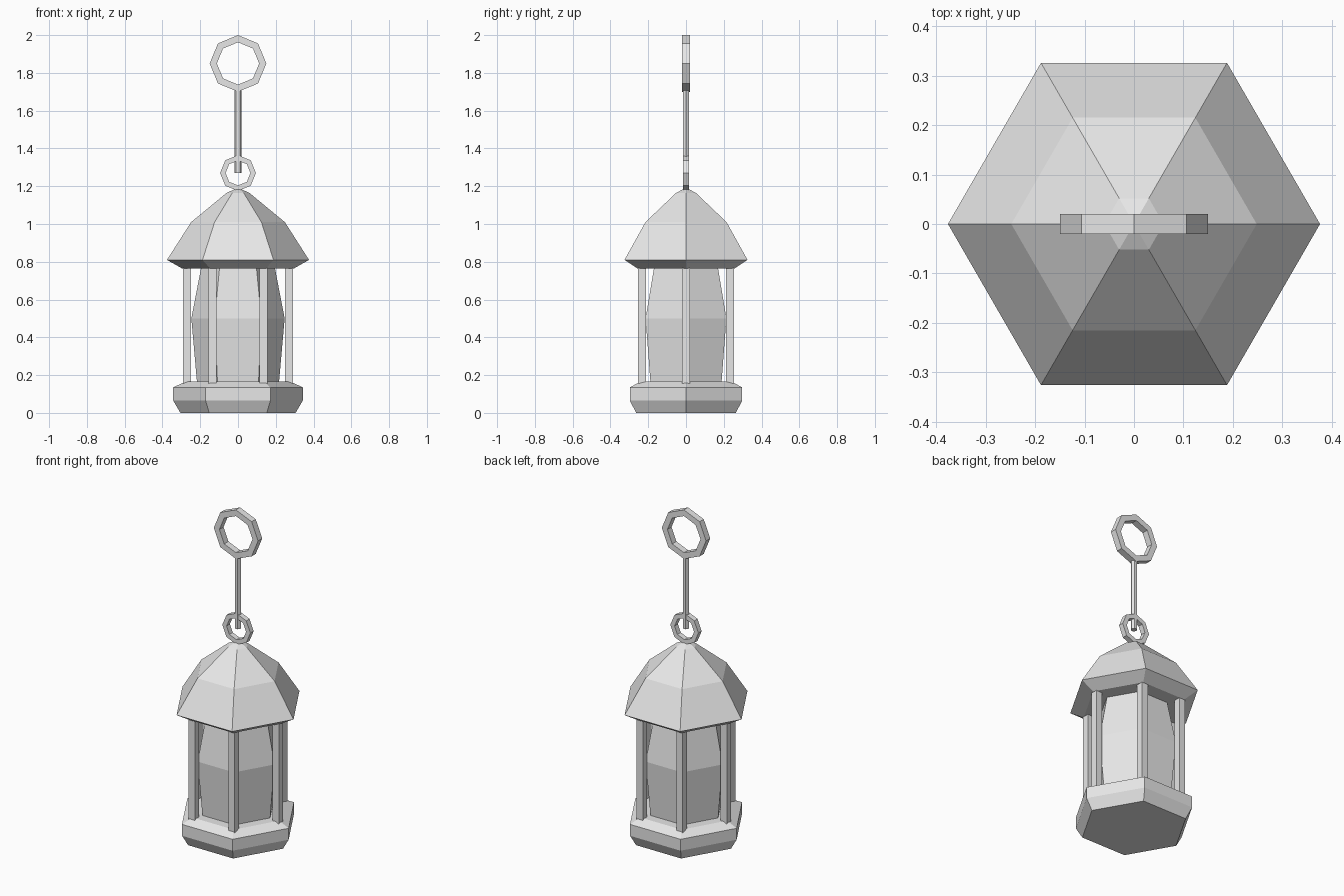
import bpy
from math import cos, sin, pi

cube = bpy.data.objects.get("Cube")
if cube:
    bpy.data.objects.remove(cube, do_unlink=True)

grey = bpy.data.materials.new("light_grey")
grey.use_nodes = True
grey.diffuse_color = (0.8, 0.8, 0.8, 1)
grey.node_tree.nodes["Principled BSDF"].inputs["Base Color"].default_value = (0.8, 0.8, 0.8, 1)


def add_object(name, verts, faces):
    mesh = bpy.data.meshes.new(name)
    mesh.from_pydata(verts, [], faces)
    mesh.materials.append(grey)
    obj = bpy.data.objects.new(name, mesh)
    bpy.context.collection.objects.link(obj)
    return obj


def lathe(name, profile, sides=6):
    """Closed solid from (radius, height) pairs listed bottom to top."""
    n = sides
    verts = [(r * cos(2 * pi * i / n), r * sin(2 * pi * i / n), z)
             for r, z in profile for i in range(n)]
    faces = [(k * n + i, k * n + (i + 1) % n, (k + 1) * n + (i + 1) % n, (k + 1) * n + i)
             for k in range(len(profile) - 1) for i in range(n)]
    last = (len(profile) - 1) * n
    faces += [tuple(reversed(range(n))), tuple(range(last, last + n))]
    return add_object(name, verts, faces)


def ring(name, z, outer, inner, half, sides=8):
    """Upright faceted ring with a rectangular section, facing y."""
    section = [(outer, -half), (outer, half), (inner, half), (inner, -half)]
    verts, faces = [], []
    for i in range(sides):
        a = 2 * pi * i / sides
        verts += [(r * cos(a), y, z + r * sin(a)) for r, y in section]
        j = (i + 1) % sides
        faces += [(4 * i + k, 4 * i + (k + 1) % 4, 4 * j + (k + 1) % 4, 4 * j + k)
                  for k in range(4)]
    return add_object(name, verts, faces)


# Body: base, glass and roof share the same six sides
lathe("base", [(0.305, 0), (0.343, 0.065), (0.343, 0.135), (0.28, 0.165)])
lathe("glass", [(0.217, 0.16), (0.247, 0.5), (0.195, 0.77)])
lathe("roof", [(0.297, 0.765), (0.376, 0.81), (0.248, 1.01), (0.06, 1.165), (0.004, 1.19)])

# Square posts at the six corners
for i in range(6):
    a = pi * i / 3
    bpy.ops.mesh.primitive_cube_add(size=1, location=(0.27 * cos(a), 0.27 * sin(a), 0.46))
    post = bpy.context.object
    post.name = f"post_{i + 1}"
    post.scale = (0.042, 0.042, 0.62)
    post.data.materials.append(grey)

# Hanger: small ring, rod and large ring
ring("small_ring", 1.27, 0.095, 0.066, 0.016)
lathe("hanger_rod", [(0.019, 1.27), (0.019, 1.72)])
ring("large_ring", 1.85, 0.15, 0.112, 0.02)
